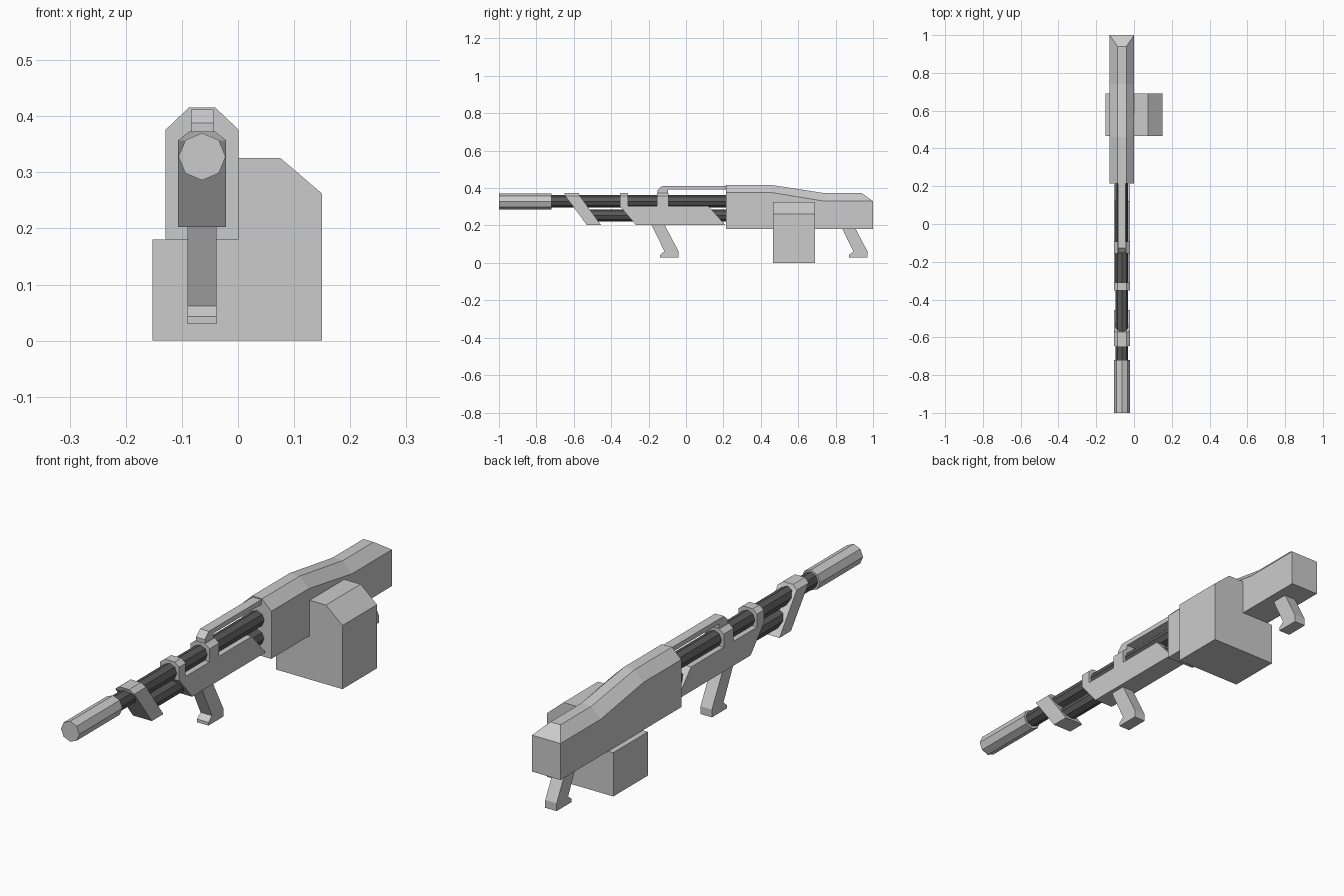
import bpy, bmesh, math
from mathutils import Matrix

if "Cube" in bpy.data.objects:
    bpy.data.objects.remove(bpy.data.objects["Cube"])

CX = -0.064  # centre line of the weapon

dark = bpy.data.materials.new("dark_metal")
dark.diffuse_color = (0.1, 0.1, 0.1, 1)
dark.use_nodes = True
dark.node_tree.nodes["Principled BSDF"].inputs["Base Color"].default_value = dark.diffuse_color


def finish(name, bm, mat=None):
    bmesh.ops.recalc_face_normals(bm, faces=bm.faces[:])
    me = bpy.data.meshes.new(name)
    bm.to_mesh(me)
    bm.free()
    ob = bpy.data.objects.new(name, me)
    bpy.context.collection.objects.link(ob)
    if mat:
        me.materials.append(mat)
    return ob


def loft(name, rings, caps):
    bm = bmesh.new()
    vs = [[bm.verts.new(p) for p in r] for r in rings]
    n = len(rings[0])
    for a, b in zip(vs, vs[1:]):
        for i in range(n):
            j = (i + 1) % n
            bm.faces.new((a[i], a[j], b[j], b[i]))
    for r in (vs[0], vs[-1]):
        for c in caps:
            bm.faces.new([r[i] for i in c])
    return finish(name, bm)


def side_part(name, pts, half):
    """Side profile (y, z) extruded across x about the centre line."""
    rings = [[(CX + s * half, y, z) for y, z in pts] for s in (-1, 1)]
    return loft(name, rings, [range(len(pts))])


def front_part(name, pts, y0, y1):
    """Front profile (x, z) extruded along y."""
    rings = [[(x, y, z) for x, z in pts] for y in (y0, y1)]
    return loft(name, rings, [range(len(pts))])


def tube(name, r, y0, y1, z, mat=None):
    bm = bmesh.new()
    bmesh.ops.create_cone(bm, cap_ends=True, segments=8, radius1=r, radius2=r,
                          depth=y1 - y0,
                          matrix=Matrix.Translation((CX, (y0 + y1) / 2, z))
                          @ Matrix.Rotation(math.pi / 2, 4, 'X'))
    return finish(name, bm, mat)


# Receiver and stock: chamfered sections along y, (shoulder y, ridge y, shoulder z, ridge z)
sections = [(0.215, 0.215, 0.376, 0.416), (0.46, 0.46, 0.376, 0.416),
            (0.74, 0.74, 0.33, 0.373), (1.0, 0.94, 0.33, 0.373)]
W, T = 0.065, 0.023
rings = [[(CX - W, y, 0.18), (CX + W, y, 0.18), (CX + W, y, s),
          (CX + T, yt, t), (CX - T, yt, t), (CX - W, y, s)]
         for y, yt, s, t in sections]
loft("receiver_stock", rings, [(0, 1, 2, 5), (2, 3, 4, 5)])

# Ammunition box wrapping under and beside the receiver
front_part("ammo_box", [(-0.152, 0), (0.15, 0), (0.15, 0.262), (0.075, 0.326),
                        (0.001, 0.326), (0.001, 0.18), (-0.152, 0.18)], 0.465, 0.69)

# Barrel, gas tube and muzzle
tube("barrel", 0.033, -0.73, 0.22, 0.329, dark)
tube("gas_tube", 0.032, -0.535, 0.22, 0.254, dark)
tube("muzzle", 0.042, -1.0, -0.72, 0.328)

# Handguard and the two bands over the barrel
side_part("handguard", [(-0.353, 0.303), (0.12, 0.303), (0.21, 0.203), (-0.268, 0.203)], 0.043)
band = [(CX - 0.043, 0.30), (CX + 0.043, 0.30), (CX + 0.043, 0.357),
        (CX + T, 0.373), (CX - T, 0.373), (CX - 0.043, 0.357)]
front_part("front_band", band, -0.353, -0.31)
front_part("rear_band", band, -0.155, -0.093)

# Slanted front clamp
levels = [(0.203, -0.53, -0.455, 0.043), (0.357, -0.645, -0.567, 0.043),
          (0.373, -0.65, -0.573, T)]
loft("front_clamp", [[(CX - w, a, z), (CX + w, a, z), (CX + w, b, z), (CX - w, b, z)]
                     for z, a, b, w in levels], [range(4)])

# Top rail with bent front leg
side_part("top_rail", [(-0.153, 0.365), (-0.153, 0.388), (-0.127, 0.412), (0.22, 0.412),
                       (0.22, 0.392), (-0.096, 0.392), (-0.096, 0.365)], 0.02)

# Matching front and rear grips
grip = [(-0.188, 0.21), (-0.118, 0.21), (-0.04, 0.062), (-0.04, 0.03),
        (-0.138, 0.03), (-0.138, 0.043), (-0.115, 0.062)]
for name, dy in (("front_grip", 0), ("rear_grip", 1.01)):
    side_part(name, [(y + dy, z) for y, z in grip], 0.026)
